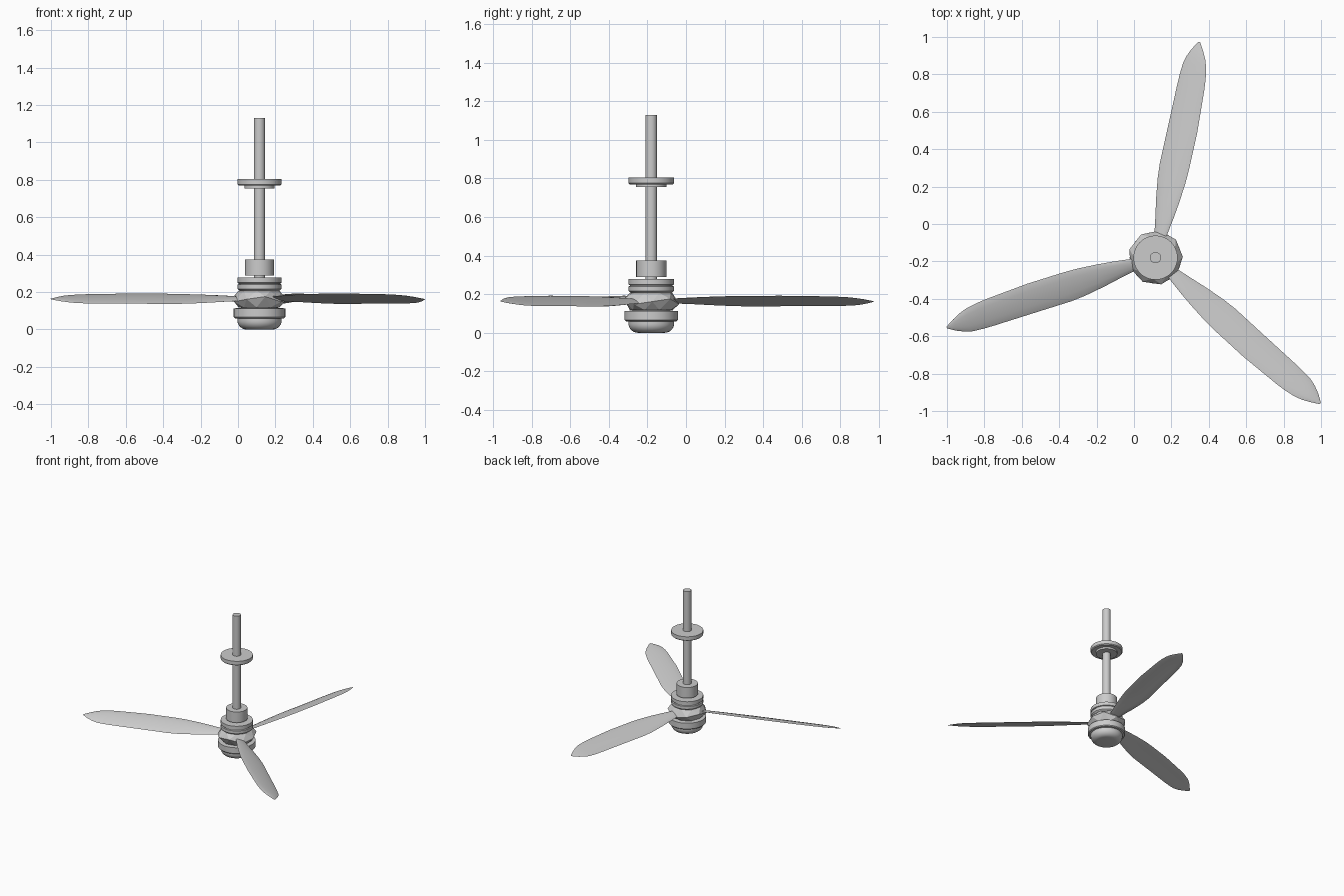
import bpy, bmesh, math
from mathutils import Matrix, Vector

if "Cube" in bpy.data.objects:
    bpy.data.objects.remove(bpy.data.objects["Cube"])

CX, CY = 0.115, -0.18          # fan axis
HUB_Z = 0.164                  # blade height


def finish(name, bm, smooth_angle=None):
    bmesh.ops.recalc_face_normals(bm, faces=bm.faces)
    mesh = bpy.data.meshes.new(name)
    bm.to_mesh(mesh)
    bm.free()
    ob = bpy.data.objects.new(name, mesh)
    bpy.context.collection.objects.link(ob)
    if smooth_angle:
        bpy.ops.object.select_all(action='DESELECT')
        ob.select_set(True)
        bpy.context.view_layer.objects.active = ob
        bpy.ops.object.shade_smooth_by_angle(angle=math.radians(smooth_angle))
    return ob


def skin(bm, rings):
    # quads between consecutive closed rings, capped at both ends
    n = len(rings[0])
    for a, b in zip(rings, rings[1:]):
        for i in range(n):
            j = (i + 1) % n
            bm.faces.new((a[i], a[j], b[j], b[i]))
    bm.faces.new(rings[0][::-1])
    bm.faces.new(rings[-1])


def lathe(name, profile, n=48):
    bm = bmesh.new()
    rings = [[bm.verts.new((r * math.cos(2 * math.pi * i / n), r * math.sin(2 * math.pi * i / n), z))
              for i in range(n)] for r, z in profile]
    skin(bm, rings)
    ob = finish(name, bm, 35)
    ob.location = (CX, CY, 0)
    return ob


# Turned parts: (radius, z) profiles
lathe("down_rod", [(0.03, 0.24), (0.03, 1.13)], 24)
lathe("ceiling_collar", [(0.08, 0.755), (0.08, 0.77), (0.112, 0.77), (0.118, 0.776),
                         (0.118, 0.805)])
lathe("rod_coupling", [(0.078, 0.288), (0.078, 0.375)])
lathe("motor_housing", [(0.095, 0.195), (0.108, 0.209), (0.118, 0.217), (0.118, 0.240), (0.111, 0.243),
                        (0.111, 0.247), (0.118, 0.250), (0.118, 0.278)])
lathe("lower_housing", [(0.115, 0.058), (0.132, 0.060), (0.138, 0.066), (0.138, 0.113), (0.10, 0.115),
                        (0.10, 0.125)])
bowl = [(0.068 + 0.05 * math.sin(a), 0.047 - 0.047 * math.cos(a))
        for a in [math.pi / 2 * k / 8 for k in range(9)]]
lathe("light_bowl", bowl + [(0.118, 0.065)])

# Faceted blade carrier: triangulated drum with a staggered middle ring
bm = bmesh.new()
rings = []
for r, z, turn in [(0.112, 0.118, 0), (0.146, 0.162, 20), (0.112, 0.207, 0)]:
    rings.append([bm.verts.new((r * math.cos(math.radians(40 * i + turn + 62)),
                                r * math.sin(math.radians(40 * i + turn + 62)),
                                z + (0.014 * (i % 3 - 1) if turn else 0))) for i in range(9)])
bot, mid, top = rings
for i in range(9):
    j = (i + 1) % 9
    for ring in (bot, top):
        bm.faces.new((ring[i], ring[j], mid[i]))
        bm.faces.new((ring[j], mid[j], mid[i]))
bm.faces.new(bot)
bm.faces.new(top)
carrier = finish("blade_carrier", bm)
carrier.location = (CX, CY, 0)

# Blades: stations of (distance, trailing edge, leading edge), lens-shaped sections
STATIONS = [(0.10, -0.030, 0.028), (0.14, -0.037, 0.034), (0.22, -0.051, 0.046), (0.31, -0.064, 0.061),
            (0.42, -0.076, 0.075), (0.50, -0.080, 0.080), (0.70, -0.083, 0.077), (0.93, -0.074, 0.074),
            (0.99, -0.069, 0.072), (1.05, -0.059, 0.067), (1.09, -0.046, 0.056), (1.13, -0.027, 0.038),
            (1.16, -0.010, 0.020), (1.177, 0.000, 0.008)]
PITCH = -0.34


def blade(name, angle):
    bm = bmesh.new()
    rings = []
    for u, v0, v1 in STATIONS:
        half = (v1 - v0) / 2
        ring = []
        for k in range(12):
            a = 2 * math.pi * k / 12
            v = (v0 + v1) / 2 + half * math.cos(a)
            camber = 0.06 * half * math.sin(a) ** 2
            thick = (0.0045 + 0.0045 * max(0, 1 - u / 0.4)) * min(1, half / 0.04)
            ring.append(bm.verts.new((u, v, PITCH * v + camber + thick * math.sin(a))))
        rings.append(ring)
    skin(bm, rings)
    ob = finish(name, bm, 40)
    ob.location = (CX, CY, HUB_Z)
    ob.rotation_euler = (0, 0, math.radians(angle))


for i in range(3):
    blade(f"blade_{i + 1}", 78.3 + 120 * i)
